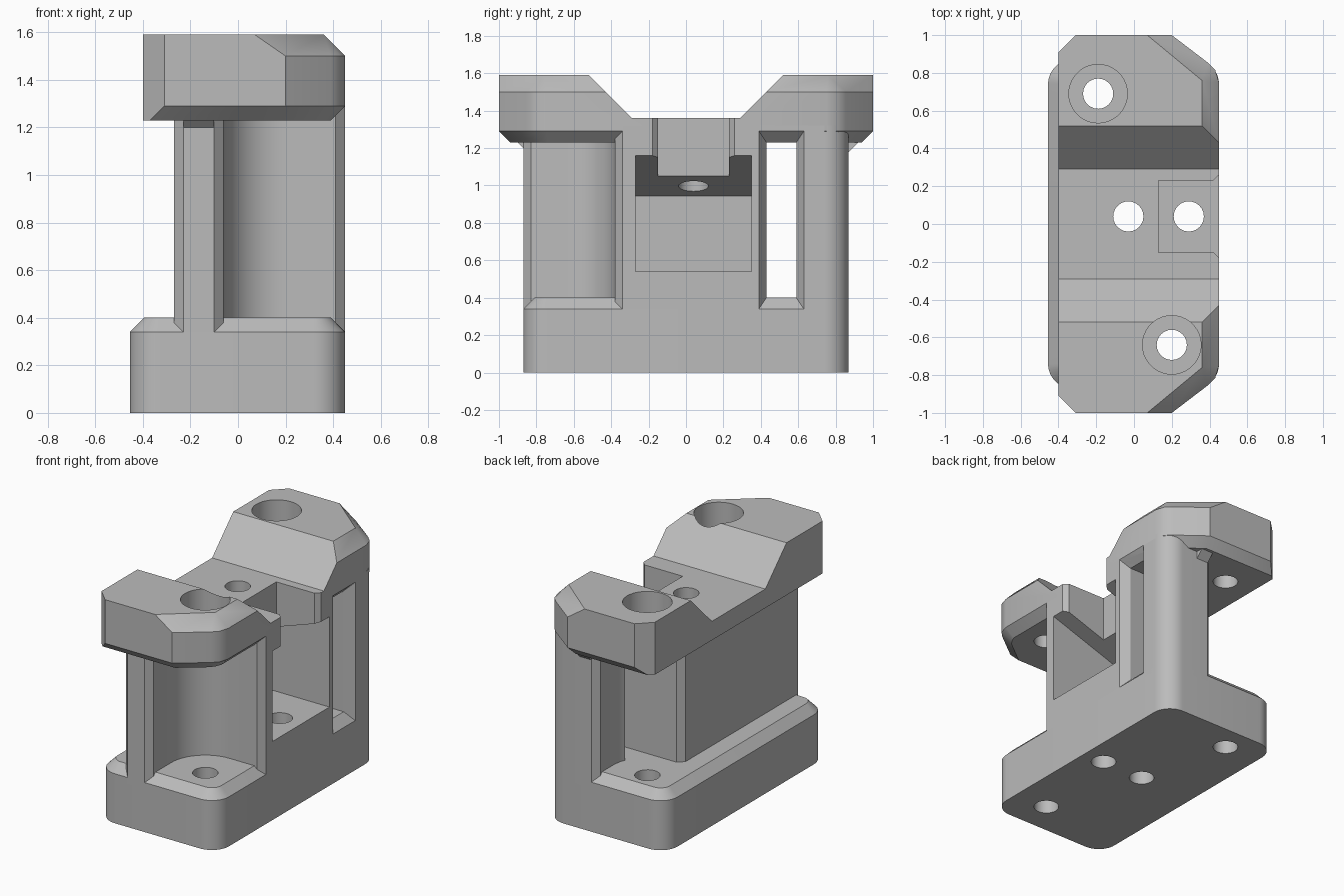
import bpy, bmesh
from math import cos, sin, radians

if "Cube" in bpy.data.objects:
    bpy.data.objects.remove(bpy.data.objects["Cube"], do_unlink=True)

GREY = bpy.data.materials.new("plain grey")
GREY.use_nodes = True
GREY.diffuse_color = (0.5, 0.5, 0.5, 1)
GREY.node_tree.nodes["Principled BSDF"].inputs["Base Color"].default_value = (0.5, 0.5, 0.5, 1)


def loft(name, rings):
    """Closed solid skinned through rings of equal point count."""
    bm = bmesh.new()
    rows = [[bm.verts.new(p) for p in ring] for ring in rings]
    n = len(rows[0])
    for low, high in zip(rows, rows[1:]):
        for i in range(n):
            j = (i + 1) % n
            bm.faces.new((low[i], low[j], high[j], high[i]))
    bm.faces.new(rows[0][::-1])
    bm.faces.new(rows[-1])
    bmesh.ops.remove_doubles(bm, verts=bm.verts, dist=0.0005)
    bmesh.ops.recalc_face_normals(bm, faces=bm.faces)
    mesh = bpy.data.meshes.new(name)
    bm.to_mesh(mesh)
    bm.free()
    mesh.materials.append(GREY)
    obj = bpy.data.objects.new(name, mesh)
    bpy.context.collection.objects.link(obj)
    return obj


def at_z(outline, z):
    return [(x, y, z) for x, y in outline]


def upright(name, outline, z0, z1):
    return loft(name, [at_z(outline, z0), at_z(outline, z1)])


def across(name, profile, x0, x1):
    """Extrude a (y, z) profile along x."""
    return loft(name, [[(x, y, z) for y, z in profile] for x in (x0, x1)])


def arc(cx, cy, r, a0, a1, steps=12):
    angles = [radians(a0 + (a1 - a0) * i / steps) for i in range(steps + 1)]
    return [(cx + r * cos(a), cy + r * sin(a)) for a in angles]


def rect(a0, a1, b0, b1):
    return [(a0, b0), (a1, b0), (a1, b1), (a0, b1)]


def rounded(inset):
    r = 0.13 - inset
    return (arc(0.32, 0.74, r, 0, 90) + arc(-0.325, 0.74, r, 90, 180)
            + arc(-0.325, -0.74, r, 180, 270) + arc(0.32, -0.74, r, 270, 360))


def mirrored(half):
    return half + [(x, -y) for x, y in reversed(half)]


# Base with chamfered top edge
base = loft("base", [at_z(rounded(0), 0), at_z(rounded(0), 0.34), at_z(rounded(0.06), 0.40)])

# Upright body with two round bolt pockets in opposite corners
plan = [(-0.27, -0.83), (-0.23, -0.87), (-0.10, -0.87), (-0.06, -0.83)]
plan += arc(0.2, -0.64, 0.26, 180, 90)
plan += [(0.41, -0.38), (0.45, -0.34)]
plan += arc(0.32, 0.74, 0.13, 0, 90)
plan += [(0.11, 0.87), (0.07, 0.83)]
plan += arc(-0.19, 0.69, 0.26, 0, -90)
plan += [(-0.23, 0.43), (-0.27, 0.39)]
body = upright("body", plan, 0.30, 1.32)

# Top block: chamfered below and along its outer edge
under = [(-0.40, -0.91), (-0.37, -0.94), (0.18, -0.94), (0.35, -0.81), (0.375, -0.775), (0.39, -0.74)]
side = [(-0.40, -0.91), (-0.31, -1), (0.2, -1), (0.39, -0.855), (0.43, -0.815), (0.45, -0.75)]
crown = [(-0.40, -0.91), (-0.31, -1), (0.07, -1)] + [(0.36, -0.76)] * 3
top = loft("top_block", [at_z(mirrored(ring), z) for ring, z in
                         ((under, 1.23), (side, 1.29), (side, 1.50), (crown, 1.59))])

# Small flares under the overhangs
front_flare = across("front_flare", [(-0.80, 1.20), (-0.87, 1.20), (-0.91, 1.24), (-0.80, 1.24)], -0.23, -0.10)
back_flare = across("back_flare", [(0.80, 1.18), (0.87, 1.18), (0.92, 1.23), (0.92, 1.24), (0.80, 1.24)], 0.11, 0.20)

# Cutters: saddle groove, bolt holes and counterbores
groove = across("groove_cutter", [(-0.29, 1.36), (0.29, 1.36), (0.62, 1.69), (-0.62, 1.69)], -1, 1)
bolts = [(0.2, -0.64), (-0.19, 0.69)]
holes = [upright("hole_cutter", arc(x, y, 0.08, 0, 345, 23), -0.1, 1.8)
         for x, y in bolts + [(-0.03, 0.04), (0.29, 0.04)]]
bores = [upright("counterbore_cutter", arc(x, y, 0.155, 0, 350, 35), 1.38, 1.8) for x, y in bolts]

# Cutters: top notch, side recess with sloping ceiling, side window
notch = upright("notch_cutter", [(0.13, -0.15), (0.42, -0.15), (0.45, -0.18), (0.6, -0.18),
                                 (0.6, 0.26), (0.45, 0.26), (0.42, 0.23), (0.13, 0.23)], 1.0, 1.8)
recess_profile = [(-0.18, 0.54), (0.6, 0.54), (0.6, 1.21), (0.45, 1.16), (-0.18, 0.945)]
recess = loft("recess_cutter", [[(x, y, z) for x, z in recess_profile] for y in (-0.27, 0.35)])
narrow, wide = rect(0.43, 0.59, 0.40, 1.23), rect(0.39, 0.63, 0.34, 1.29)
window = loft("window_cutter", [[(x, y, z) for y, z in ring] for x, ring in
                                ((-0.19, narrow), (0.39, narrow), (0.45, wide), (0.6, wide))])


def cut(obj, cutters):
    bpy.context.view_layer.objects.active = obj
    for cutter in cutters:
        mod = obj.modifiers.new("cut", "BOOLEAN")
        mod.operation = "DIFFERENCE"
        mod.solver = "EXACT"
        mod.object = cutter
        bpy.ops.object.modifier_apply(modifier=mod.name)


cut(base, holes)
cut(body, [recess, notch, window] + holes[2:])
cut(top, [groove, notch] + bores + holes)

for cutter in [groove, notch, recess, window] + holes + bores:
    bpy.data.objects.remove(cutter, do_unlink=True)

# Smooth the rounded walls, keep edges sharp
bpy.ops.object.select_all(action="DESELECT")
for part in (base, body, top):
    part.select_set(True)
bpy.context.view_layer.objects.active = body
bpy.ops.object.shade_smooth_by_angle(angle=radians(30))
